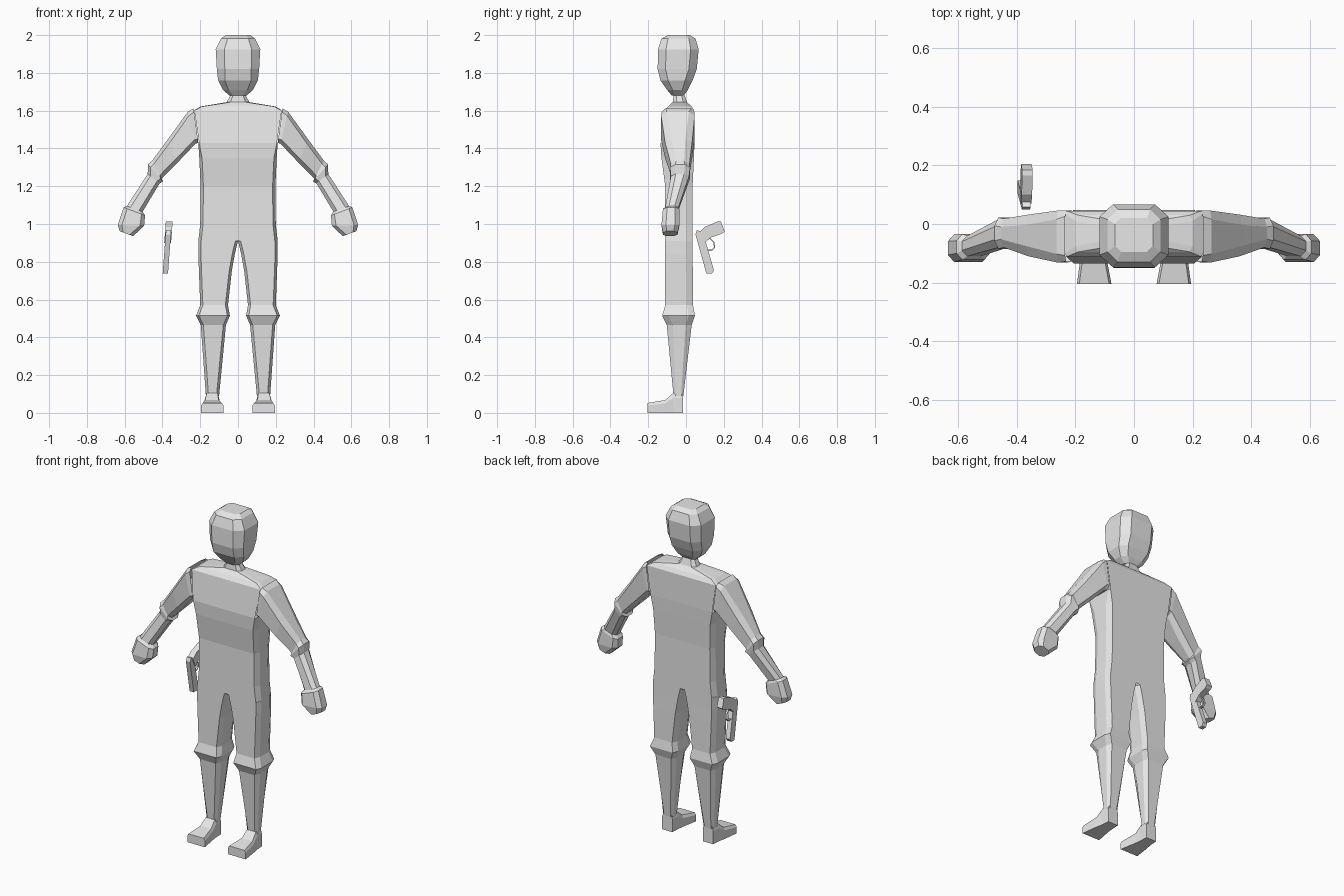
import bpy, bmesh

grey = bpy.data.materials.new("light grey")
grey.diffuse_color = (0.8, 0.8, 0.8, 1)


def finish(name, bm, mirror=False):
    bmesh.ops.recalc_face_normals(bm, faces=bm.faces[:])
    me = bpy.data.meshes.new(name)
    bm.to_mesh(me)
    bm.free()
    me.materials.append(grey)
    ob = bpy.data.objects.new(name, me)
    bpy.context.collection.objects.link(ob)
    if mirror:
        ob.modifiers.new("mirror", 'MIRROR').use_clip = False
    return ob


def ring(x0, z0, x1, z1, y0, y1, c=0.015, cy=0.035):
    """Chamfered rectangle spanning (x0,z0)-(x1,z1) across and y0-y1 deep."""
    n = ((x1 - x0) ** 2 + (z1 - z0) ** 2) ** 0.5
    t = c / n
    flat = [(t, y0), (1 - t, y0), (1, y0 + cy), (1, y1 - cy),
            (1 - t, y1), (t, y1), (0, y1 - cy), (0, y0 + cy)]
    return [(x0 + (x1 - x0) * s, y, z0 + (z1 - z0) * s) for s, y in flat]


def level(z, x0, x1, y0, y1, c=0.015, cy=0.035):
    return ring(x0, z, x1, z, y0, y1, c, cy)


def loft(rings, start=False, end=False):
    bm = bmesh.new()
    vs = [[bm.verts.new(p) for p in r] for r in rings]
    k = len(vs[0])
    for a, b in zip(vs, vs[1:]):
        for i in range(k):
            j = (i + 1) % k
            bm.faces.new((a[i], a[j], b[j], b[i]))
    if start:
        bm.faces.new(vs[0])
    if end:
        bm.faces.new(vs[-1])
    return bm


# Torso, shoulders and neck: z, half width, front, back, chamfers
torso = loft([level(z, -w, w, f, b, c, d) for z, w, f, b, c, d in [
    (0.91, 0.21, -0.11, 0.035, 0.015, 0.035),
    (1.00, 0.20, -0.11, 0.035, 0.015, 0.035),
    (1.20, 0.198, -0.11, 0.035, 0.015, 0.035),
    (1.35, 0.205, -0.13, 0.042, 0.015, 0.035),
    (1.43, 0.21, -0.135, 0.045, 0.004, 0.01),
    (1.60, 0.235, -0.112, 0.045, 0.004, 0.01),
    (1.622, 0.20, -0.095, 0.03, 0.01, 0.02),
    (1.645, 0.06, -0.07, 0.005, 0.02, 0.02),
    (1.69, 0.035, -0.065, -0.01, 0.012, 0.015)]])
# open the sides where the arms join
hidden = [f for f in torso.faces if 1.44 < f.calc_center_median().z < 1.59
          and abs(f.calc_center_median().x) > 0.2]
bmesh.ops.delete(torso, geom=hidden, context='FACES')
finish("torso", torso)

# Head
finish("head", loft([level(z, -w, w, f, b, c, d) for z, w, f, b, c, d in [
    (1.68, 0.045, -0.075, -0.012, 0.02, 0.015),
    (1.71, 0.08, -0.10, 0.01, 0.03, 0.03),
    (1.76, 0.105, -0.135, 0.035, 0.035, 0.04),
    (1.82, 0.112, -0.15, 0.057, 0.042, 0.042),
    (1.925, 0.118, -0.148, 0.067, 0.046, 0.042),
    (1.982, 0.09, -0.13, 0.05, 0.035, 0.035),
    (2.00, 0.065, -0.095, 0.02, 0.02, 0.02)]], True, True))

# Arms: inner edge, outer edge, front, back, chamfers
finish("arms", loft([ring(*r) for r in [
    (0.21, 1.43, 0.235, 1.612, -0.128, 0.046, 0.02, 0.02),
    (0.225, 1.425, 0.265, 1.595, -0.132, 0.046, 0.022, 0.03),
    (0.32, 1.325, 0.37, 1.45, -0.11, 0.032, 0.022, 0.035),
    (0.405, 1.24, 0.455, 1.335, -0.08, 0.018, 0.02, 0.028),
    (0.397, 1.225, 0.477, 1.315, -0.085, 0.022, 0.02, 0.028),
    (0.415, 1.215, 0.478, 1.265, -0.08, 0.016, 0.018, 0.026),
    (0.505, 1.065, 0.588, 1.095, -0.11, -0.04, 0.02, 0.02),
    (0.492, 1.045, 0.606, 1.088, -0.122, -0.035, 0.02, 0.022),
    (0.497, 0.99, 0.636, 0.995, -0.13, -0.035, 0.022, 0.024),
    (0.555, 0.936, 0.627, 0.962, -0.122, -0.045, 0.02, 0.02)]],
    False, True), True)

# Trousers and shins: z, inner, outer, front, back
finish("legs", loft([level(z, a, b, f, k, 0.014, 0.032 if z > 0.2 else 0.012)
                     for z, a, b, f, k in [
    (0.91, 0.0, 0.21, -0.11, 0.035),
    (0.84, 0.017, 0.21, -0.11, 0.035),
    (0.75, 0.033, 0.207, -0.11, 0.036),
    (0.57, 0.053, 0.20, -0.11, 0.037),
    (0.515, 0.043, 0.222, -0.126, 0.047),
    (0.465, 0.064, 0.197, -0.102, 0.03),
    (0.09, 0.10, 0.170, -0.066, -0.014)]]), True)

# Feet: y, inner, outer, top height
finish("feet", loft([[(a, y, 0), (b, y, 0), (b, y, h * 0.75),
                      (b - 0.008, y, h), (a + 0.008, y, h), (a, y, h * 0.75)]
                     for y, a, b, h in [
    (-0.205, 0.077, 0.195, 0.052),
    (-0.11, 0.095, 0.182, 0.068),
    (-0.068, 0.10, 0.174, 0.105),
    (-0.016, 0.102, 0.170, 0.105)]], True, True), True)


# Sidearm: side profiles in (y, z) given a thickness, leaning in x with height
def plate(name, profile, half):
    rings = [[(-0.365 + 0.075 * (z - 1.0) + s * half, y, z) for y, z in profile]
             for s in (-1, 1)]
    finish(name, loft(rings, True, True))


plate("pistol_slide", [(0.05, 0.945), (0.058, 0.968), (0.09, 0.955),
                       (0.148, 0.755), (0.136, 0.737), (0.108, 0.737)], 0.014)
plate("pistol_grip", [(0.07, 0.955), (0.10, 0.985), (0.165, 1.012), (0.185, 1.012),
                      (0.205, 0.96), (0.19, 0.948), (0.13, 0.928), (0.10, 0.90)], 0.018)
guard = [(0.125, 0.93), (0.15, 0.905), (0.155, 0.875), (0.138, 0.858), (0.11, 0.858)]
for p, q in zip(guard, guard[1:]):
    dy, dz = q[0] - p[0], q[1] - p[1]
    n = (dy * dy + dz * dz) ** 0.5
    oy, oz = dz / n * 0.006, -dy / n * 0.006
    plate("trigger_guard", [p, q, (q[0] + oy, q[1] + oz), (p[0] + oy, p[1] + oz)], 0.006)
